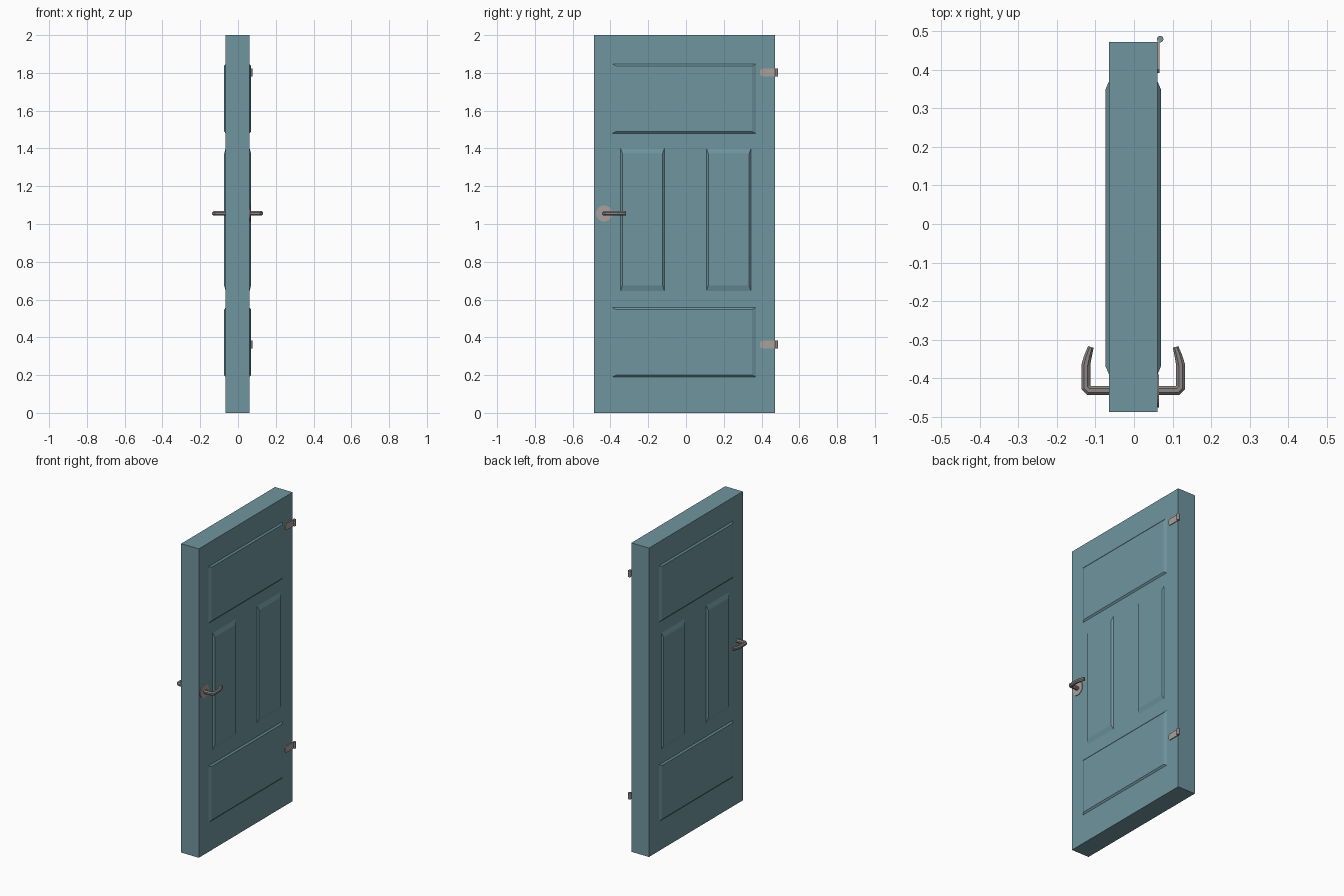
import bpy, bmesh, math
from mathutils import Vector, Matrix

if "Cube" in bpy.data.objects:
    bpy.data.objects.remove(bpy.data.objects["Cube"])

CX = -0.002      # middle of the slab thickness
HALF = 0.063     # half of the slab thickness


def material(name, rgb):
    m = bpy.data.materials.new(name)
    m.diffuse_color = (*rgb, 1)
    m.use_nodes = True
    m.node_tree.nodes["Principled BSDF"].inputs["Base Color"].default_value = m.diffuse_color
    return m


TEAL = material("teal paint", (0.16, 0.30, 0.345))
PLATE = material("pale metal", (0.40, 0.35, 0.33))
METAL = material("grey metal", (0.26, 0.24, 0.235))


def finish(name, bm, *mats):
    bmesh.ops.recalc_face_normals(bm, faces=bm.faces)
    me = bpy.data.meshes.new(name)
    bm.to_mesh(me)
    bm.free()
    for m in mats:
        me.materials.append(m)
    ob = bpy.data.objects.new(name, me)
    bpy.context.collection.objects.link(ob)
    return ob


def loft(name, rings, mat):
    """Skin a list of equal-length point rings and cap both ends."""
    bm = bmesh.new()
    loops = [[bm.verts.new(p) for p in r] for r in rings]
    n = len(loops[0])
    for a, b in zip(loops, loops[1:]):
        for i in range(n):
            bm.faces.new((a[i], a[(i + 1) % n], b[(i + 1) % n], b[i]))
    bm.faces.new(loops[0])
    bm.faces.new(loops[-1])
    return finish(name, bm, mat)


def rect(x, y0, y1, z0, z1):
    return [(x, y0, z0), (x, y1, z0), (x, y1, z1), (x, y0, z1)]


# Door slab
loft("door_slab", [rect(CX - HALF, -0.488, 0.472, 0, 2),
                   rect(CX + HALF, -0.488, 0.472, 0, 2)], TEAL)

# Raised panels: y0, y1, z0, z1, slope width in y, slope width in z
PANELS = {
    "top_panel": (-0.390, 0.370, 1.48, 1.847, 0.02, 0.01),
    "left_panel": (-0.346, -0.114, 0.645, 1.402, 0.01, 0.03),
    "right_panel": (0.108, 0.344, 0.645, 1.402, 0.01, 0.03),
    "bottom_panel": (-0.390, 0.370, 0.19, 0.557, 0.02, 0.01),
}
for side, tag in ((1, "outer"), (-1, "inner")):
    for name, (y0, y1, z0, z1, sy, sz) in PANELS.items():
        loft(f"{name}_{tag}", [
            rect(CX + side * (HALF - 0.004), y0, y1, z0, z1),
            rect(CX + side * HALF, y0, y1, z0, z1),
            rect(CX + side * (HALF + 0.0085), y0 + sy, y1 - sy, z0 + sz, z1 - sz),
        ], TEAL)

# Lever handles: octagonal tube swept along a bent path
PATH = [(0.055, -0.432), (0.113, -0.432), (0.121, -0.424),
        (0.121, -0.366), (0.116, -0.345), (0.108, -0.319)]
RADII = [0.0125, 0.0125, 0.0125, 0.0125, 0.011, 0.008]


def handle(name, side):
    pts = [Vector((CX + side * (x + 0.002), y, 1.056)) for x, y in PATH]
    rings = []
    for i, p in enumerate(pts):
        d_in = (p - pts[max(i - 1, 0)]).normalized()
        d_out = (pts[min(i + 1, len(pts) - 1)] - p).normalized()
        t = (d_in + d_out).normalized()
        across = Vector((-t.y, t.x, 0))
        miter = 1 / max(t.dot(d_out if d_out.length else d_in), 0.5)
        r = RADII[i]
        rings.append([p + across * (r * miter * math.cos(a)) + Vector((0, 0, 0.0125 * math.sin(a)))
                      for a in (math.radians(22.5 + 45 * k) for k in range(8))])
    loft(name, rings, METAL)


handle("outer_handle", 1)
handle("inner_handle", -1)

# Round plate behind the outer handle
bm = bmesh.new()
bmesh.ops.create_cone(bm, cap_ends=True, segments=24, radius1=0.043, radius2=0.043, depth=0.006,
                      matrix=Matrix.Translation((CX + HALF + 0.001, -0.433, 1.056))
                      @ Matrix.Rotation(math.pi / 2, 4, 'Y'))
finish("handle_plate", bm, PLATE)

# Hinges: thin leaf with clipped corners, and a round knuckle
for z, tag in ((1.803, "upper"), (0.363, "lower")):
    h, c = 0.021, 0.009
    outline = [(0.478, z - h), (0.478, z + h), (0.392 + c, z + h),
               (0.392, z + h - c), (0.392, z - h + c), (0.392 + c, z - h)]
    loft(f"{tag}_hinge_leaf", [[(x, y, w) for y, w in outline] for x in (0.0615, 0.0665)], PLATE)

    bm = bmesh.new()
    bmesh.ops.create_cone(bm, cap_ends=True, segments=12, radius1=0.0085, radius2=0.0085,
                          depth=0.042, matrix=Matrix.Translation((0.068, 0.4795, z)))
    for f in bm.faces:
        f.material_index = 1 if abs(f.normal.z) > 0.9 else 0
    finish(f"{tag}_hinge_knuckle", bm, METAL, TEAL)
